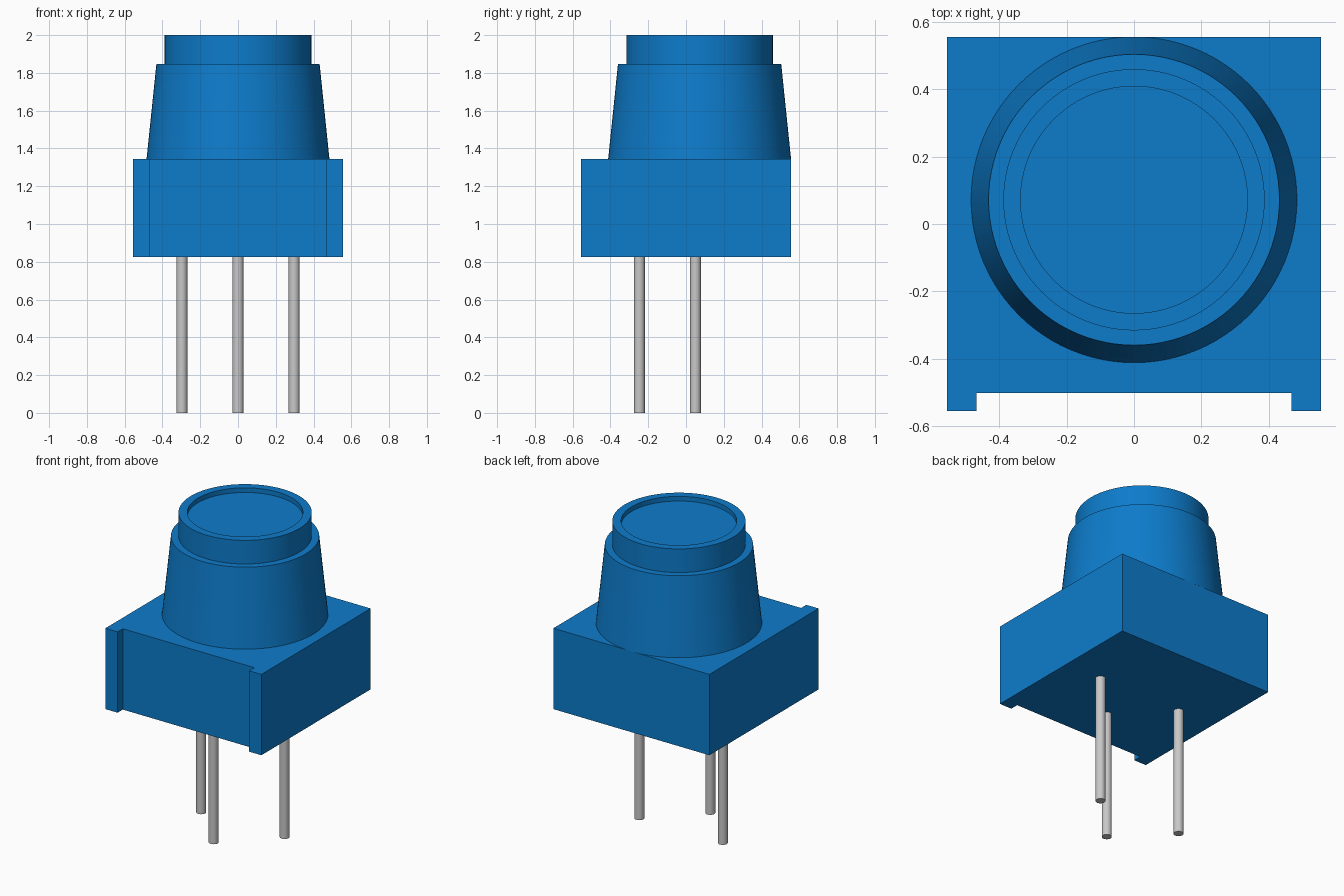
import bpy, bmesh, math

cube = bpy.data.objects.get("Cube")
if cube:
    bpy.data.objects.remove(cube, do_unlink=True)


def material(name, rgb, rough):
    m = bpy.data.materials.new(name)
    m.use_nodes = True
    m.diffuse_color = (*rgb, 1)
    b = m.node_tree.nodes["Principled BSDF"]
    b.inputs["Base Color"].default_value = (*rgb, 1)
    b.inputs["Roughness"].default_value = rough
    return m


BLUE = material("blue plastic", (0.004, 0.2, 0.597), 0.5)
GREY = material("pin metal", (0.58, 0.58, 0.58), 0.4)


def finish(name, bm, mat, loc=(0, 0, 0), smooth=True):
    bmesh.ops.recalc_face_normals(bm, faces=bm.faces)
    me = bpy.data.meshes.new(name)
    bm.to_mesh(me)
    bm.free()
    me.materials.append(mat)
    ob = bpy.data.objects.new(name, me)
    ob.location = loc
    bpy.context.collection.objects.link(ob)
    if smooth:
        bpy.ops.object.select_all(action="DESELECT")
        ob.select_set(True)
        bpy.context.view_layer.objects.active = ob
        bpy.ops.object.shade_smooth_by_angle(angle=math.radians(30))
    return ob


def lathe(name, profile, mat, loc, steps):
    """Revolve (radius, height) points around the z axis."""
    bm = bmesh.new()
    vs = [bm.verts.new((r, 0, z)) for r, z in profile]
    es = [bm.edges.new(pair) for pair in zip(vs, vs[1:])]
    bmesh.ops.spin(bm, geom=vs + es, cent=(0, 0, 0), axis=(0, 0, 1),
                   angle=math.tau, steps=steps, use_duplicate=False)
    bmesh.ops.remove_doubles(bm, verts=bm.verts, dist=1e-5)
    return finish(name, bm, mat, loc)


# Square housing with a shallow full-height recess in the front
H, NX, NY = 0.555, 0.468, -0.502
BOTTOM, TOP = 0.825, 1.345
outline = [(-H, -H), (-NX, -H), (-NX, NY), (NX, NY),
           (NX, -H), (H, -H), (H, H), (-H, H)]
bm = bmesh.new()
base = bm.faces.new([bm.verts.new((x, y, BOTTOM)) for x, y in outline])
ext = bmesh.ops.extrude_face_region(bm, geom=[base], use_keep_orig=True)
top = [v for v in ext["geom"] if isinstance(v, bmesh.types.BMVert)]
bmesh.ops.translate(bm, verts=top, vec=(0, 0, TOP - BOTTOM))
finish("housing", bm, BLUE, smooth=False)

# Tapered knob with a stepped cap and a shallow dished top
knob = [(0, TOP), (0.484, TOP), (0.432, 1.848), (0.388, 1.848),
        (0.388, 2.0), (0.337, 2.0), (0.337, 1.97), (0, 1.97)]
lathe("knob", knob, BLUE, (0, 0.072, 0), 96)

# Three round pins, the middle one set forward
pin = [(0, 0), (0.029, 0), (0.029, BOTTOM + 0.01), (0, BOTTOM + 0.01)]
for name, x, y in (("right_pin", -0.297, 0.05), ("middle_pin", 0, -0.247),
                   ("left_pin", 0.297, 0.05)):
    lathe(name, pin, GREY, (x, y, 0), 32)
